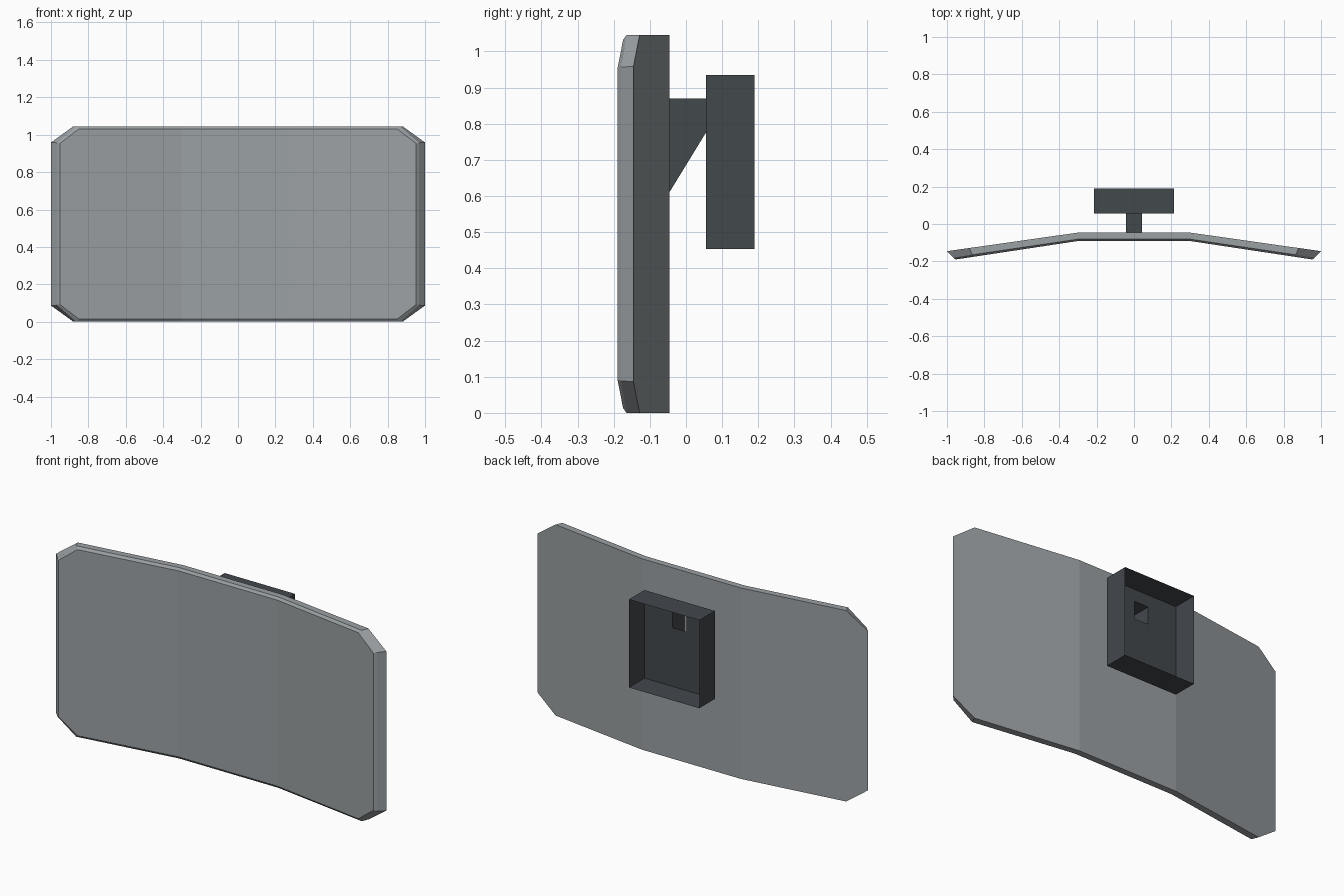
import bpy, bmesh

if "Cube" in bpy.data.objects:
    bpy.data.objects.remove(bpy.data.objects["Cube"])


def material(name, rgb):
    m = bpy.data.materials.new(name)
    m.diffuse_color = (*rgb, 1)
    m.use_nodes = True
    m.node_tree.nodes["Principled BSDF"].inputs["Base Color"].default_value = m.diffuse_color
    return m


GREY = material("light grey metal", (0.33, 0.355, 0.37))
DARK = material("dark grey plastic", (0.055, 0.065, 0.073))


def finish(bm, name, mat):
    bmesh.ops.remove_doubles(bm, verts=bm.verts, dist=1e-5)
    bmesh.ops.recalc_face_normals(bm, faces=bm.faces)
    me = bpy.data.meshes.new(name)
    bm.to_mesh(me)
    bm.free()
    me.materials.append(mat)
    ob = bpy.data.objects.new(name, me)
    bpy.context.collection.objects.link(ob)
    return ob


# Bent panel: three octagonal rings (back edge, rim edge, front face)
FOLD, MID_Z = 0.3, 0.5225


def ring(bm, side_x, corner_x, side_h, top_h, y0, slope):
    right = [(FOLD, -top_h), (corner_x, -top_h), (side_x, -side_h),
             (side_x, side_h), (corner_x, top_h), (FOLD, top_h)]
    pts = right + [(-x, z) for x, z in reversed(right)]
    return [bm.verts.new((x, y0 - slope * (abs(x) - FOLD), MID_Z + z)) for x, z in pts]


bm = bmesh.new()
rings = [ring(bm, 1.0, 0.88, 0.436, 0.5225, -0.046, 0.142),
         ring(bm, 0.967, 0.865, 0.434, 0.5225, -0.081, 0.148),
         ring(bm, 0.953, 0.85, 0.430, 0.509, -0.091, 0.151)]
for a, b in zip(rings, rings[1:]):
    for i in range(12):
        j = (i + 1) % 12
        bm.faces.new((a[i], a[j], b[j], b[i]))
for r in (rings[0], rings[-1]):
    bm.faces.new(r[:6])
    bm.faces.new(r[6:])
    bm.faces.new((r[0], r[5], r[6], r[11]))
finish(bm, "bent_panel", GREY)

# Hollow arm: tapered tube open at both ends
AX, Y0, Y1 = 0.042, -0.046, 0.055
bm = bmesh.new()
profile = [(Y0, 0.61), (Y1, 0.775), (Y1, 0.87), (Y0, 0.87)]
left, right = [[bm.verts.new((x, y, z)) for y, z in profile] for x in (-AX, AX)]
bm.faces.new(left)
bm.faces.new(right)
for i, j in ((0, 1), (2, 3)):
    bm.faces.new((left[i], left[j], right[j], right[i]))
finish(bm, "support_arm", DARK)

# Thin-walled mounting box, open at the back, with a hole into the arm
XS, ZS, YB = (-0.213, -AX, AX, 0.213), (0.453, 0.775, 0.87, 0.935), 0.189
bm = bmesh.new()


def quad(*pts):
    bm.faces.new([bm.verts.new(p) for p in pts])


for i in range(3):
    for j in range(3):
        if (i, j) != (1, 1):
            a, b, c, d = XS[i], XS[i + 1], ZS[j], ZS[j + 1]
            quad((a, Y1, c), (b, Y1, c), (b, Y1, d), (a, Y1, d))
    for z in (ZS[0], ZS[3]):
        quad((XS[i], Y1, z), (XS[i + 1], Y1, z), (XS[i + 1], YB, z), (XS[i], YB, z))
    for x in (XS[0], XS[3]):
        quad((x, Y1, ZS[i]), (x, Y1, ZS[i + 1]), (x, YB, ZS[i + 1]), (x, YB, ZS[i]))
finish(bm, "mounting_box", DARK)
